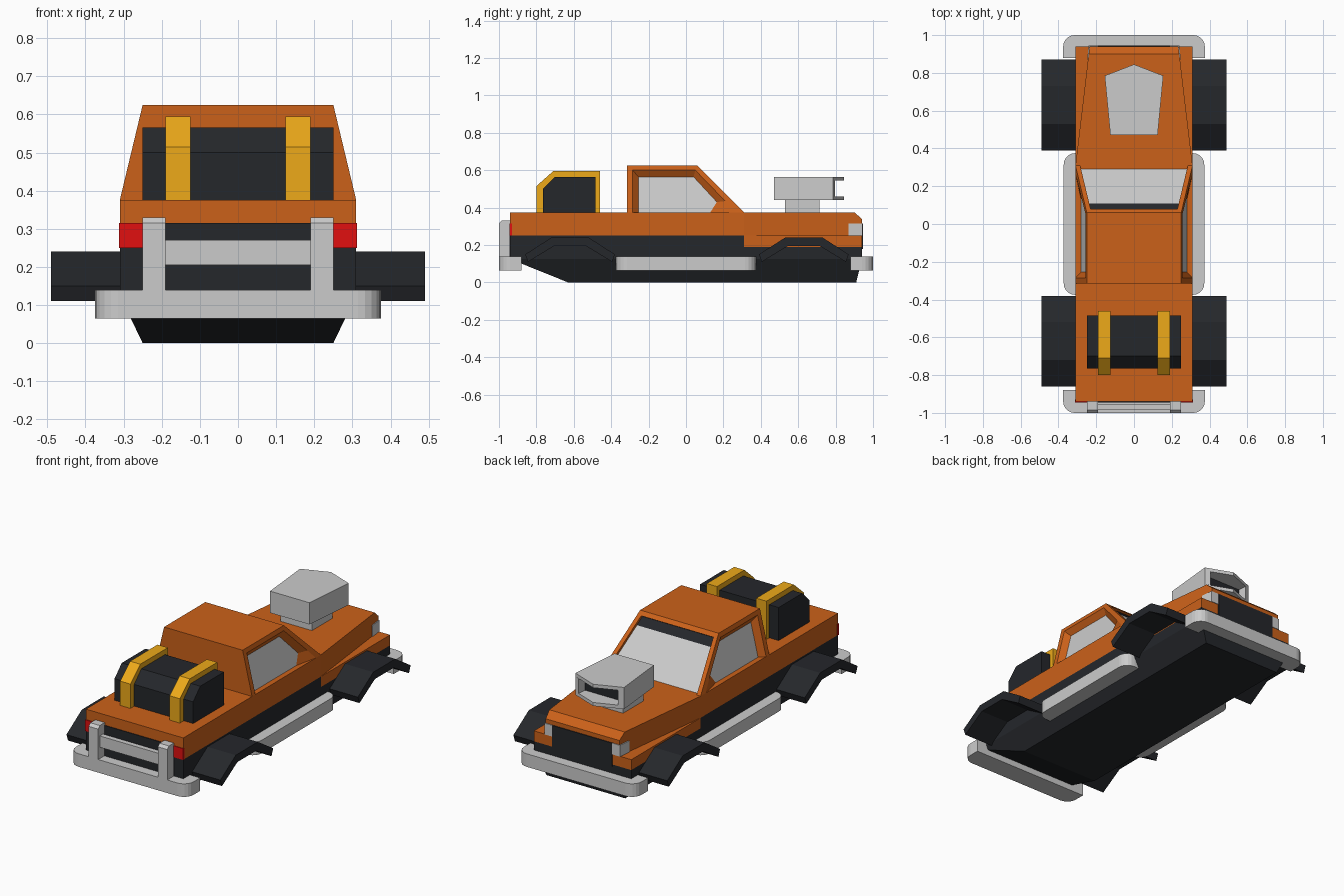
import bpy, bmesh, math

if "Cube" in bpy.data.objects:
    bpy.data.objects.remove(bpy.data.objects["Cube"])

COL = {"orange": (0.60, 0.12, 0.01, 1), "black": (0.018, 0.02, 0.024, 1),
       "yellow": (0.85, 0.40, 0.01, 1), "red": (0.75, 0.005, 0.005, 1)}
MATS = {}
for key, rgba in COL.items():
    MATS[key] = bpy.data.materials.new(key)
    MATS[key].diffuse_color = rgba


def build(name, faces, col=None, mirror=False):
    """Mesh from a list of faces given as point lists, welded together."""
    bm = bmesh.new()
    for f in faces:
        bm.faces.new([bm.verts.new(p) for p in f])
    bmesh.ops.remove_doubles(bm, verts=bm.verts, dist=1e-5)
    bmesh.ops.recalc_face_normals(bm, faces=bm.faces)
    me = bpy.data.meshes.new(name)
    bm.to_mesh(me)
    bm.free()
    ob = bpy.data.objects.new(name, me)
    bpy.context.collection.objects.link(ob)
    if col:
        me.materials.append(MATS[col])
    if mirror:
        ob.modifiers.new("mirror", 'MIRROR').use_mirror_merge = False
    return ob


def bands(rings, closed=True):
    n = len(rings[0])
    return [[a[i], a[(i + 1) % n], b[(i + 1) % n], b[i]]
            for a, b in zip(rings, rings[1:]) for i in range(n if closed else n - 1)]


def loft(name, rings, col=None, mirror=False):
    return build(name, bands(rings) + [rings[0], rings[-1]], col, mirror)


def plan(name, pts, z0, z1, col=None, mirror=False):
    """Extrude an (x, y) outline upwards."""
    return loft(name, [[(x, y, z) for x, y in pts] for z in (z0, z1)], col, mirror)


def side(name, pts, x0, x1, col=None, mirror=False):
    """Extrude a (y, z) profile sideways."""
    return loft(name, [[(x, y, z) for y, z in pts] for x in (x0, x1)], col, mirror)


def box(name, x0, x1, y0, y1, z0, z1, col=None, mirror=False):
    return plan(name, [(x0, y0), (x1, y0), (x1, y1), (x0, y1)], z0, z1, col, mirror)


def rounded(half, inner, outer, r, n=5):
    """Bar outline along the first axis with two rounded outer corners."""
    arc = [(half - r + r * math.cos(a), outer - r + r * math.sin(a))
           for a in (math.pi / 2 * i / n for i in range(n + 1))]
    return [(half, inner)] + arc + [(-u, v) for u, v in reversed(arc)] + [(-half, inner)]


def rect(x, y0, y1, z):
    return [(-x, y0, z), (x, y0, z), (x, y1, z), (-x, y1, z)]


# Dark chassis with sloping underside
loft("chassis", [rect(.25, -.63, .91, 0), rect(.31, -.94, .94, .125), rect(.31, -.94, .94, .19)], "black")
box("chassis_upper", -.31, .31, -.94, .31, .19, .25, "black")

# Orange lower body, fender ledge and tapered hood
box("rear_body", -.31, .31, -.94, .31, .25, .375, "orange")
box("fender_ledge", -.31, .31, .31, .94, .19, .25, "orange")


def hood_ring(y, x, z):
    return [(-.31, .31, z), (.31, .31, z), (x, y, z), (-x, y, z)]


loft("hood", [hood_ring(.94, .235, .25), hood_ring(.94, .235, .34), hood_ring(.90, .24, .375)], "orange")

# Grille, tailgate and lights
box("grille", -.19, .19, .93, .945, .18, .315, "black")
box("tailgate", -.25, .25, -.944, -.93, .13, .315, "black")
box("tail_light", .25, .312, -.944, -.93, .25, .315, "red", True)
plan("headlight", [(.19, .944), (.24, .944), (.248, .87), (.19, .87)], .25, .315, None, True)


# Cab shell with recessed window openings
def wall_x(z):
    return .31 - .24 * (z - .375)


def cab_ring(pts, d):
    return [(wall_x(z) - d, y, z) for y, z in pts]


def screen_ring(d, top, back):
    half = [(wall_x(z) - d, .31 - (z - .375) - back, z) for z in (.375, top)]
    return half + [(-x, y, z) for x, y, z in reversed(half)]


def flip(faces):
    return [[(-x, y, z) for x, y, z in f] for f in faces]


edge = [(-.315, .375), (-.315, .625), (.06, .625), (.25, .435), (.31, .375)]
opening = [(-.285, .375), (-.285, .60), (.05, .60), (.21, .435), (.265, .375)]
pane = [(-.255, .375), (-.255, .565), (.04, .565), (.165, .43), (.13, .375)]
s_rings = [cab_ring(edge, 0), cab_ring(opening, 0), cab_ring(pane, .03)]
w_rings = [screen_ring(0, .625, 0), screen_ring(.025, .605, 0), screen_ring(.028, .60, .02)]
sides = bands(s_rings, False)
# Sill fills the corner below the front of each pane
sides.append([s_rings[1][3], s_rings[1][4], s_rings[2][4], s_rings[2][3]])
sides = bands(s_rings, False)
roof = rect(.25, -.315, .06, .625)
back = [(-.31, -.315, .375), (.31, -.315, .375), (.25, -.315, .625), (-.25, -.315, .625)]
build("cab", sides + flip(sides) + bands(w_rings, False) + [roof, back], "orange")
loft("side_window", [s_rings[2], cab_ring(pane, .04)], None, True)
loft("windshield", [screen_ring(.028, .60, .02), screen_ring(.028, .60, .03)])
strip = [[(s * (wall_x(z) - .028), .685 - z - b, z) for s, z in
          ((-1, .56), (1, .56), (1, .598), (-1, .598))] for b in (.017, .025)]
loft("windshield_band", strip, "black")

# Hood air intake: two pointed plates around a notched middle
box("intake_base", -.10, .10, .53, .715, .37, .44)
point = [(-.125, .47), (.125, .47), (.155, .785), (0, .845), (-.155, .785)]
notch = point[:3] + [(.125, .797), (.12, .74), (-.12, .74), (-.125, .797)] + point[4:]
plan("intake_floor", point, .44, .46)
plan("intake_walls", notch, .46, .545)
plan("intake_roof", point, .545, .565)
box("intake_opening", -.12, .12, .73, .745, .46, .545, "black")

# Strapped cargo roll on the bed
side("cargo_roll", [(-.765, .375), (-.765, .50), (-.70, .565), (-.485, .565), (-.485, .375)],
     -.25, .25, "black")
side("cargo_strap", [(-.80, .375), (-.80, .515), (-.71, .595), (-.46, .595), (-.46, .375)],
     .125, .19, "yellow", True)

# Angular wheel arches
for label, cy in (("front", -.62), ("rear", .63)):
    arch = [(-.24, .15), (-.10, .24), (.10, .24), (.24, .15),
            (.225, .11), (.085, .195), (-.085, .195), (-.225, .11)]
    side(label + "_wheel_arch", [(cy + y, z) for y, z in arch], .30, .49, "black", True)

# Bumpers and side steps
bumper = rounded(.375, .88, 1.0, .06)
plan("hood_end_bumper", bumper, .065, .14)
plan("bed_end_bumper", [(x, -y) for x, y in bumper], .065, .14)
plan("side_step", [(v, u) for u, v in rounded(.375, .27, .372, .06)], .065, .14, None, True)

# Bed-end guard bars
side("guard_post", [(-.94, .10), (-1.0, .10), (-1.0, .315), (-.985, .33), (-.94, .33)], .19, .25, None, True)
box("guard_bar", -.19, .19, -.985, -.955, .205, .27)

for m in bpy.data.materials:
    if m.users and not m.is_grease_pencil:
        m.use_nodes = True
        m.node_tree.nodes["Principled BSDF"].inputs["Base Color"].default_value = m.diffuse_color
